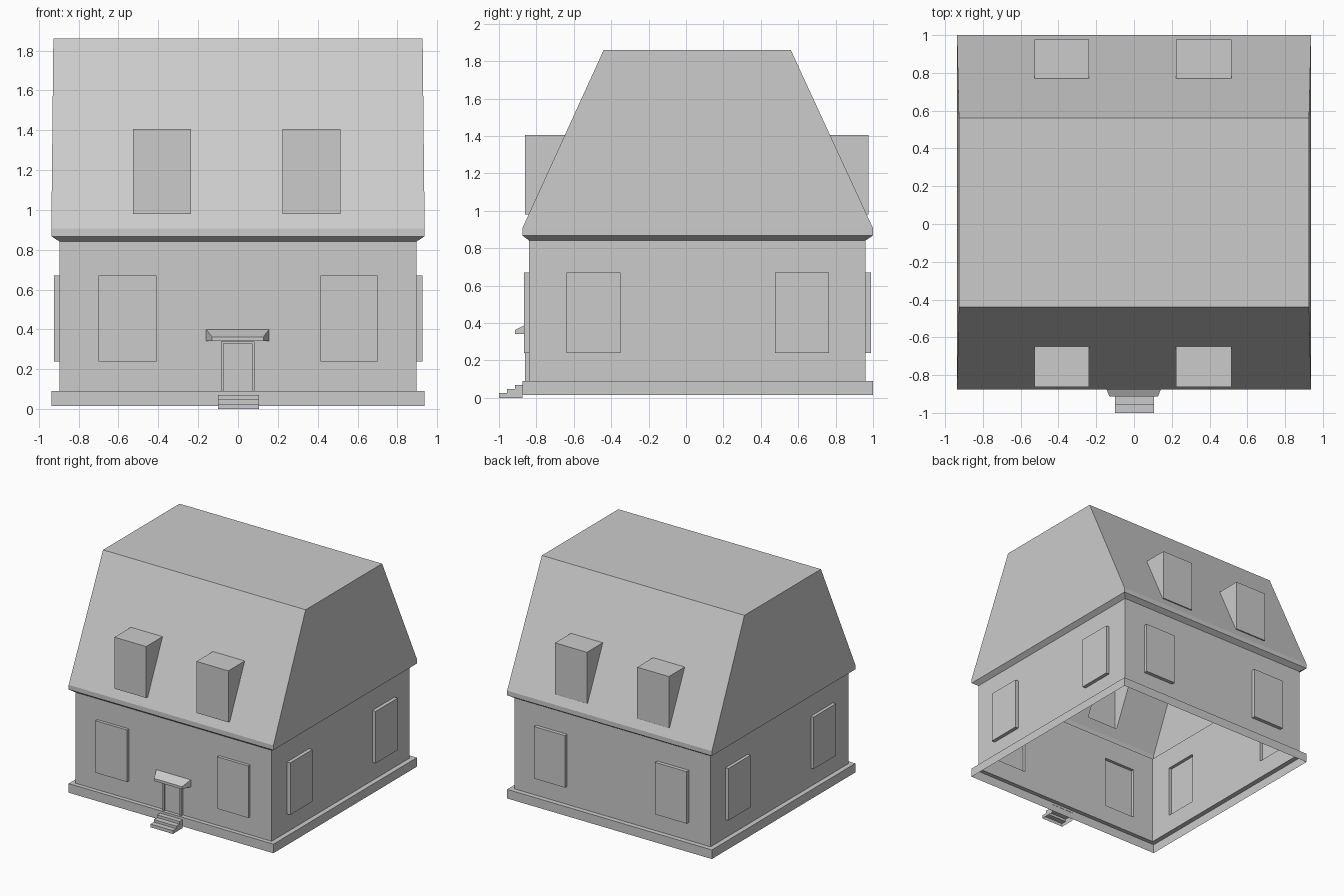
import bpy, bmesh

if "Cube" in bpy.data.objects:
    bpy.data.objects.remove(bpy.data.objects["Cube"])


def make_object(name, bm):
    bmesh.ops.recalc_face_normals(bm, faces=bm.faces)
    mesh = bpy.data.meshes.new(name)
    bm.to_mesh(mesh)
    bm.free()
    obj = bpy.data.objects.new(name, mesh)
    bpy.context.collection.objects.link(obj)
    return obj


def loft(bm, rings, caps=(True, True)):
    """Join matching rings of points with side faces and optional end caps."""
    rows = [[bm.verts.new(p) for p in ring] for ring in rings]
    n = len(rows[0])
    for a, b in zip(rows, rows[1:]):
        for i in range(n):
            j = (i + 1) % n
            bm.faces.new((a[i], a[j], b[j], b[i]))
    if caps[0]:
        bm.faces.new(rows[0][::-1])
    if caps[1]:
        bm.faces.new(rows[-1])


def rect_z(x0, x1, y0, y1, z):
    return [(x0, y0, z), (x1, y0, z), (x1, y1, z), (x0, y1, z)]


def rect_y(x0, x1, z0, z1, y):
    return [(x0, y, z0), (x1, y, z0), (x1, y, z1), (x0, y, z1)]


def box(bm, x0, x1, y0, y1, z0, z1):
    loft(bm, [rect_z(x0, x1, y0, y1, z0), rect_z(x0, x1, y0, y1, z1)])


# House shell: plinth, walls, flared eaves and steep flat-topped roof
levels = [  # half width, front y, back y, z
    (0.937, -0.875, 1.0, 0.015),
    (0.937, -0.875, 1.0, 0.09),
    (0.897, -0.84, 0.96, 0.09),
    (0.897, -0.84, 0.96, 0.842),
    (0.937, -0.875, 1.0, 0.868),
    (0.937, -0.875, 1.0, 0.907),
    (0.927, -0.44, 0.56, 1.86),
]
bm = bmesh.new()
loft(bm, [rect_z(-w, w, y0, y1, z) for w, y0, y1, z in levels])
house = make_object("house_shell", bm)

# Window panels on all four walls, and dormers on both roof slopes
bm = bmesh.new()
for x0, x1 in ((-0.70, -0.41), (0.415, 0.70)):
    box(bm, x0, x1, -0.865, -0.81, 0.24, 0.67)
    box(bm, x0, x1, 0.93, 0.99, 0.24, 0.67)
for y0, y1 in ((-0.64, -0.35), (0.475, 0.765)):
    box(bm, -0.924, -0.87, y0, y1, 0.24, 0.67)
    box(bm, 0.87, 0.927, y0, y1, 0.24, 0.67)
for x0, x1 in ((-0.527, -0.237), (0.223, 0.515)):
    box(bm, x0, x1, -0.862, -0.55, 0.98, 1.406)
    box(bm, x0, x1, 0.67, 0.977, 0.98, 1.406)
boxes = make_object("window_and_dormer_boxes", bm)
boxes.hide_render = True

# Merge into one skin
union = house.modifiers.new("union", 'BOOLEAN')
union.operation = 'UNION'
union.solver = 'EXACT'
union.object = boxes
bpy.context.view_layer.objects.active = house
house.select_set(True)
bpy.ops.object.modifier_apply(modifier=union.name)
bpy.data.objects.remove(boxes)

# Open the underside so the house is hollow
bm = bmesh.new()
bm.from_mesh(house.data)
floor = [f for f in bm.faces if all(v.co.z < 0.03 for v in f.verts)]
bmesh.ops.delete(bm, geom=floor, context='FACES')
bm.to_mesh(house.data)
bm.free()

# Door: raised frame with a set-back panel
bm = bmesh.new()
loft(bm, [
    rect_y(-0.086, 0.083, 0.09, 0.34, -0.84),
    rect_y(-0.086, 0.083, 0.09, 0.34, -0.862),
    rect_y(-0.073, 0.07, 0.09, 0.33, -0.862),
    rect_y(-0.073, 0.07, 0.09, 0.33, -0.848),
], caps=(False, True))
make_object("door", bm)

# Canopy over the door, tapering to a thin front edge
bm = bmesh.new()
loft(bm, [
    rect_y(-0.16, 0.156, 0.342, 0.40, -0.84),
    rect_y(-0.13, 0.127, 0.342, 0.363, -0.913),
], caps=(False, True))
make_object("door_canopy", bm)

# Entrance steps: stair profile extruded across, open underneath and behind
stairs = [(-0.873, 0.0), (-1.0, 0.0), (-1.0, 0.027), (-0.957, 0.027), (-0.957, 0.048),
          (-0.914, 0.048), (-0.914, 0.07), (-0.873, 0.07)]
bm = bmesh.new()
loft(bm, [[(x, y, z) for y, z in stairs] for x in (-0.10, 0.105)])
bm.normal_update()
bmesh.ops.recalc_face_normals(bm, faces=bm.faces)
hidden = [f for f in bm.faces
          if all(v.co.z < 0.001 for v in f.verts) or all(v.co.y > -0.88 for v in f.verts)]
bmesh.ops.delete(bm, geom=hidden, context='FACES')
make_object("entrance_steps", bm)
